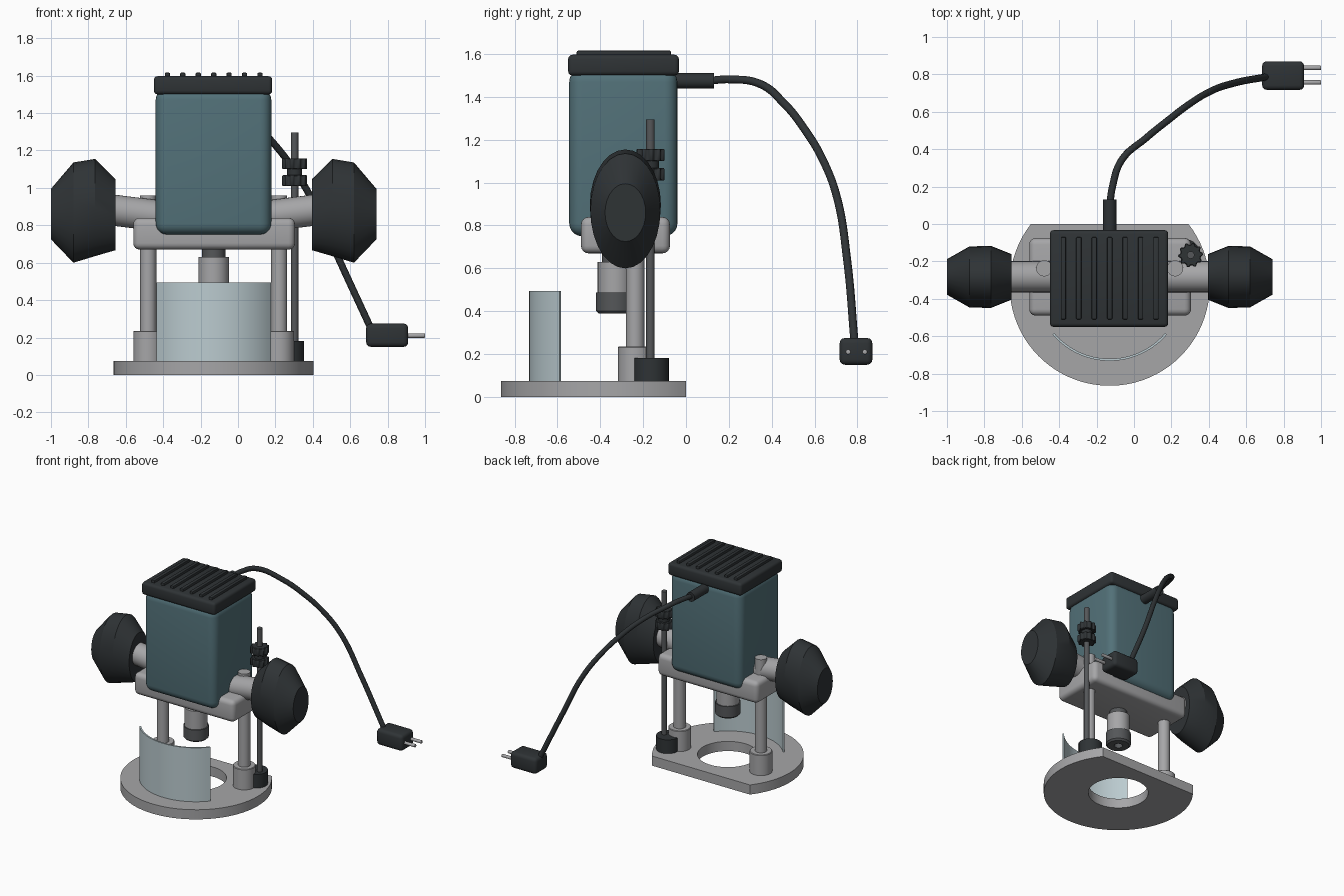
import bpy, bmesh
from math import sin, cos, pi, radians
from mathutils import Vector

if "Cube" in bpy.data.objects:
    bpy.data.objects.remove(bpy.data.objects["Cube"])

CX, CY = -0.13, -0.33          # tool axis


def mat(name, r, g, b):
    m = bpy.data.materials.new(name)
    m.diffuse_color = (r, g, b, 1)
    m.use_nodes = True
    m.node_tree.nodes["Principled BSDF"].inputs["Base Color"].default_value = m.diffuse_color
    return m


TEAL = mat("teal", .085, .165, .19)
BLACK = mat("black", .028, .033, .036)
DARK = mat("dark_steel", .09, .095, .1)
STEEL = mat("steel", .38, .38, .39)
CLEAR = mat("shield_tint", .5, .6, .63)


def finish(ob, m=None, bevel=0, seg=4, angle=35):
    if m:
        ob.data.materials.append(m)
    bpy.ops.object.select_all(action='DESELECT')
    bpy.context.view_layer.objects.active = ob
    ob.select_set(True)
    if bevel:
        mod = ob.modifiers.new("bevel", 'BEVEL')
        mod.width, mod.segments = bevel, seg
        bpy.ops.object.modifier_apply(modifier="bevel")
    bpy.ops.object.shade_smooth_by_angle(angle=radians(angle))
    return ob


def from_bm(name, bm, **kw):
    bmesh.ops.recalc_face_normals(bm, faces=bm.faces)
    me = bpy.data.meshes.new(name)
    bm.to_mesh(me)
    bm.free()
    ob = bpy.data.objects.new(name, me)
    bpy.context.collection.objects.link(ob)
    return finish(ob, **kw)


def box(name, lo, hi, **kw):
    lo, hi = Vector(lo), Vector(hi)
    bm = bmesh.new()
    bmesh.ops.create_cube(bm, size=1)
    for v in bm.verts:
        v.co = (lo + hi) / 2 + v.co * (hi - lo)
    return from_bm(name, bm, **kw)


def rod(name, a, b, r, r2=None, n=32, **kw):
    a, b = Vector(a), Vector(b)
    bm = bmesh.new()
    bmesh.ops.create_cone(bm, cap_ends=True, segments=n, radius1=r,
                          radius2=r2 or r, depth=(b - a).length)
    rot = (b - a).to_track_quat('Z', 'Y')
    for v in bm.verts:
        v.co = (a + b) / 2 + rot @ v.co
    return from_bm(name, bm, **kw)


def loft(name, rings, caps=True, closed=False, **kw):
    """Skin a list of equal-length point loops."""
    bm = bmesh.new()
    vs = [[bm.verts.new(p) for p in ring] for ring in rings]
    n = len(vs[0])
    pairs = list(zip(vs, vs[1:])) + ([(vs[-1], vs[0])] if closed else [])
    for a, b in pairs:
        for i in range(n):
            j = (i + 1) % n
            bm.faces.new((a[i], a[j], b[j], b[i]))
    if caps:
        bm.faces.new(vs[0])
        bm.faces.new(vs[-1])
    return from_bm(name, bm, **kw)


# base plate: disc with a straight back edge and a centre hole
outer, inner = [], []
half = 0.905                   # half angle of the flat cut, from +y
N = 72
for i in range(N):
    if i < 60:
        t = pi / 2 + half + (2 * pi - 2 * half) * i / 59
        outer.append((CX + .535 * cos(t), CY + .535 * sin(t)))
    else:
        f = (i - 59) / 13
        t = pi / 2 - half + 2 * half * f
        x0 = .535 * sin(half)
        outer.append((CX + x0 - 2 * x0 * f, CY + .535 * cos(half)))
    inner.append((CX + .215 * cos(t), CY + .215 * sin(t)))
loft("base_plate", [[(x, y, z) for x, y in loop] for loop, z in
     ((outer, 0), (outer, .075), (inner, .075), (inner, 0))],
     caps=False, closed=True, m=STEEL)

# curved chip shield
rings = []
for i in range(25):
    t = radians(-90 - 49.5 + 99 * i / 24)
    rings.append([(CX + r * cos(t), CY + r * sin(t), z)
                  for r, z in ((.39, .07), (.402, .07), (.402, .495), (.39, .495))])
loft("chip_shield", rings, m=CLEAR)

# carriage, motor housing and ribbed cap
box("carriage", (-.56, -.49, .67), (.305, -.075, .84), bevel=.035, m=STEEL)
box("motor_housing", (-.44, -.545, .75), (.178, -.04, 1.53), bevel=.06, seg=5, m=TEAL)
box("motor_cap", (-.45, -.55, 1.5), (.183, -.033, 1.597), bevel=.02, seg=3, m=BLACK)
for i in range(7):
    x = CX + (i - 3) * .0825
    box(f"cap_rib_{i + 1}", (x - .014, -.51, 1.58), (x + .014, -.07, 1.616),
        bevel=.006, seg=2, m=BLACK)

# spindle and collet
rod("spindle_neck", (CX, CY, .6), (CX, CY, .7), .062, m=DARK)
rod("spindle", (CX, CY, .48), (CX, CY, .63), .082, m=STEEL)
nut = []
for r, z in ((.03, .45), (.03, .39), (.078, .39), (.09, .402), (.09, .487), (.07, .487)):
    nut.append([(CX + r * cos(k * pi / 16), CY + r * sin(k * pi / 16), z) for k in range(32)])
loft("collet_nut", nut, m=DARK)

# mirrored pairs: guide columns, sleeves, handle shafts, grip knobs
KNOB = ((.87, .86, .135, .095), (.75, .868, .268, .163),
        (.635, .895, .26, .166), (.525, .857, .19, .122))
for s, side in ((-1, "left"), (1, "right")):
    x = CX + s * .35
    rod(f"{side}_column", (x, -.237, .05), (x, -.237, .96), .043, m=STEEL)
    rod(f"{side}_sleeve", (x, -.237, .06), (x, -.237, .235), .08, bevel=.004, seg=1, m=STEEL)
    rod(f"{side}_handle_shaft", (CX + s * .25, -.282, .845), (CX + s * .56, -.282, .884),
        .083, m=STEEL)
    loft(f"{side}_grip", [[(CX + s * d, -.283 + hy * cos(k * pi / 14), zc + hz * sin(k * pi / 14))
                           for k in range(28)] for d, zc, hz, hy in KNOB],
         m=BLACK, angle=25)

# depth stop: rod, foot, two knurled nuts
RX, RY = .303, -.166
rod("depth_rod", (RX, RY, .1), (RX, RY, 1.295), .02, n=20, m=DARK)
rod("depth_stop_foot", (.27, -.163, .06), (.27, -.163, .182), .083, m=BLACK)
rod("nut_spacer", (RX, RY, 1.03), (RX, RY, 1.13), .04, n=24, m=BLACK)
for k, (z0, z1) in enumerate(((1.01, 1.068), (1.1, 1.158))):
    prof = [(.067 if i % 4 < 2 else .055, i * 2 * pi / 40) for i in range(40)]
    loft(f"knurled_nut_{k + 1}", [[(RX + r * cos(t), RY + r * sin(t), z) for r, t in prof]
                                  for z in (z0, z1)], m=BLACK, bevel=.004, seg=1)

# power cord
rod("strain_relief", (CX, -.06, 1.475), (CX, .13, 1.475), .036, n=24, m=BLACK)
path = [(-.13, .1, 1.475), (-.115, .2, 1.482), (-.07, .335, 1.465), (.065, .46, 1.367),
        (.18, .553, 1.25), (.29, .637, 1.11), (.40, .705, .93), (.53, .752, .64),
        (.71, .787, .25)]
cu = bpy.data.curves.new("power_cord", 'CURVE')
cu.dimensions = '3D'
cu.bevel_depth, cu.bevel_resolution, cu.use_fill_caps = .019, 3, True
sp = cu.splines.new('BEZIER')
sp.bezier_points.add(len(path) - 1)
for bp, p in zip(sp.bezier_points, path):
    bp.co = p
    bp.handle_left_type = bp.handle_right_type = 'AUTO'
cu.materials.append(BLACK)
bpy.context.collection.objects.link(bpy.data.objects.new("power_cord", cu))

# plug with two prongs
box("plug", (.685, .717, .15), (.91, .87, .275), bevel=.025, seg=3, m=BLACK)
for k, y in enumerate((.757, .835)):
    rod(f"plug_prong_{k + 1}", (.89, y, .21), (1.0, y, .21), .012, n=16, bevel=.004, seg=2, m=STEEL)
